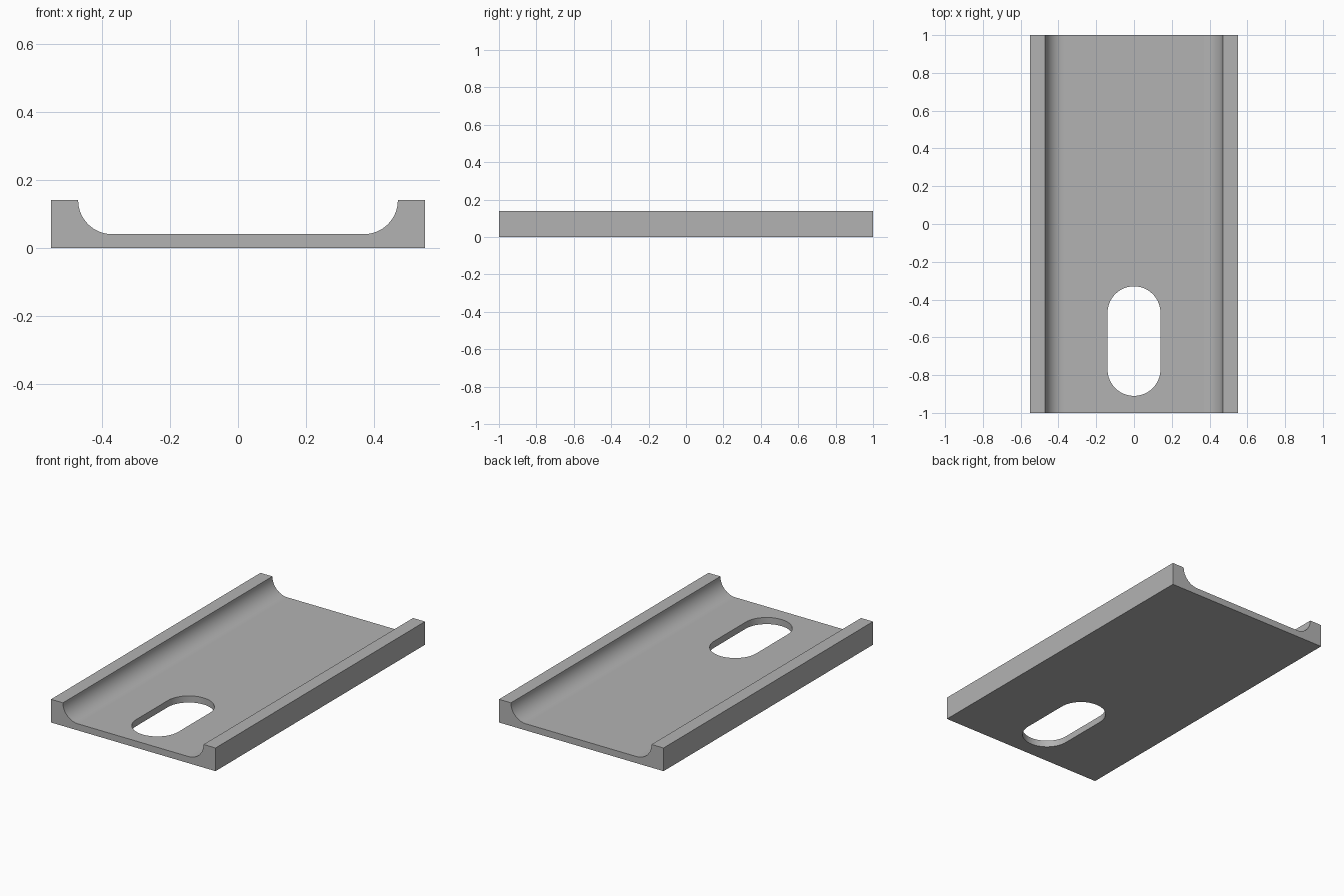
import bpy, bmesh
from math import cos, sin, pi

cube = bpy.data.objects.get("Cube")
if cube:
    bpy.data.objects.remove(cube, do_unlink=True)

HALF_WIDTH, HALF_LENGTH, HEIGHT = 0.55, 1.0, 0.14
FILLET, FILLET_X = 0.10, 0.37
SLOT_RADIUS, SLOT_FRONT, SLOT_BACK = 0.14, -0.77, -0.47

grey = bpy.data.materials.new("plain grey")
grey.use_nodes = True
colour = (0.45, 0.45, 0.45, 1)
grey.diffuse_color = colour
grey.node_tree.nodes["Principled BSDF"].inputs["Base Color"].default_value = colour


def arc(cx, cy, radius, start, end, steps):
    angles = [start + (end - start) * i / steps for i in range(steps + 1)]
    return [(cx + radius * cos(a), cy + radius * sin(a)) for a in angles]


def extrude_outline(name, points, direction):
    """Fill an outline and push it along a direction into a closed solid."""
    bm = bmesh.new()
    face = bm.faces.new([bm.verts.new(p) for p in points])
    result = bmesh.ops.extrude_face_region(bm, geom=[face], use_keep_orig=True)
    moved = [g for g in result["geom"] if isinstance(g, bmesh.types.BMVert)]
    bmesh.ops.translate(bm, verts=moved, vec=direction)
    bmesh.ops.recalc_face_normals(bm, faces=bm.faces)
    mesh = bpy.data.meshes.new(name)
    bm.to_mesh(mesh)
    bm.free()
    mesh.materials.append(grey)
    obj = bpy.data.objects.new(name, mesh)
    bpy.context.collection.objects.link(obj)
    return obj


# Channel section: flat floor with filleted rails on both sides
right_half = [(HALF_WIDTH, 0), (HALF_WIDTH, HEIGHT)]
right_half += arc(FILLET_X, HEIGHT, FILLET, 0, -pi / 2, 16)
section = right_half + [(-x, z) for x, z in reversed(right_half)]
plate = extrude_outline("channel_plate", [(x, -HALF_LENGTH, z) for x, z in section],
                        (0, 2 * HALF_LENGTH, 0))

# Rounded slot cut through the floor
slot = arc(0, SLOT_BACK, SLOT_RADIUS, 0, pi, 32)
slot += arc(0, SLOT_FRONT, SLOT_RADIUS, pi, 2 * pi, 32)
cutter = extrude_outline("slot_cutter", [(x, y, -0.1) for x, y in slot], (0, 0, 0.4))
cutter.hide_render = True

cut = plate.modifiers.new("slot", "BOOLEAN")
cut.operation = "DIFFERENCE"
cut.solver = "EXACT"
cut.object = cutter
bpy.context.view_layer.objects.active = plate
bpy.ops.object.modifier_apply(modifier=cut.name)
bpy.data.objects.remove(cutter, do_unlink=True)

# Curved walls are smooth, flat faces stay flat
for face in plate.data.polygons:
    face.use_smooth = max(abs(n) for n in face.normal) < 0.9999
